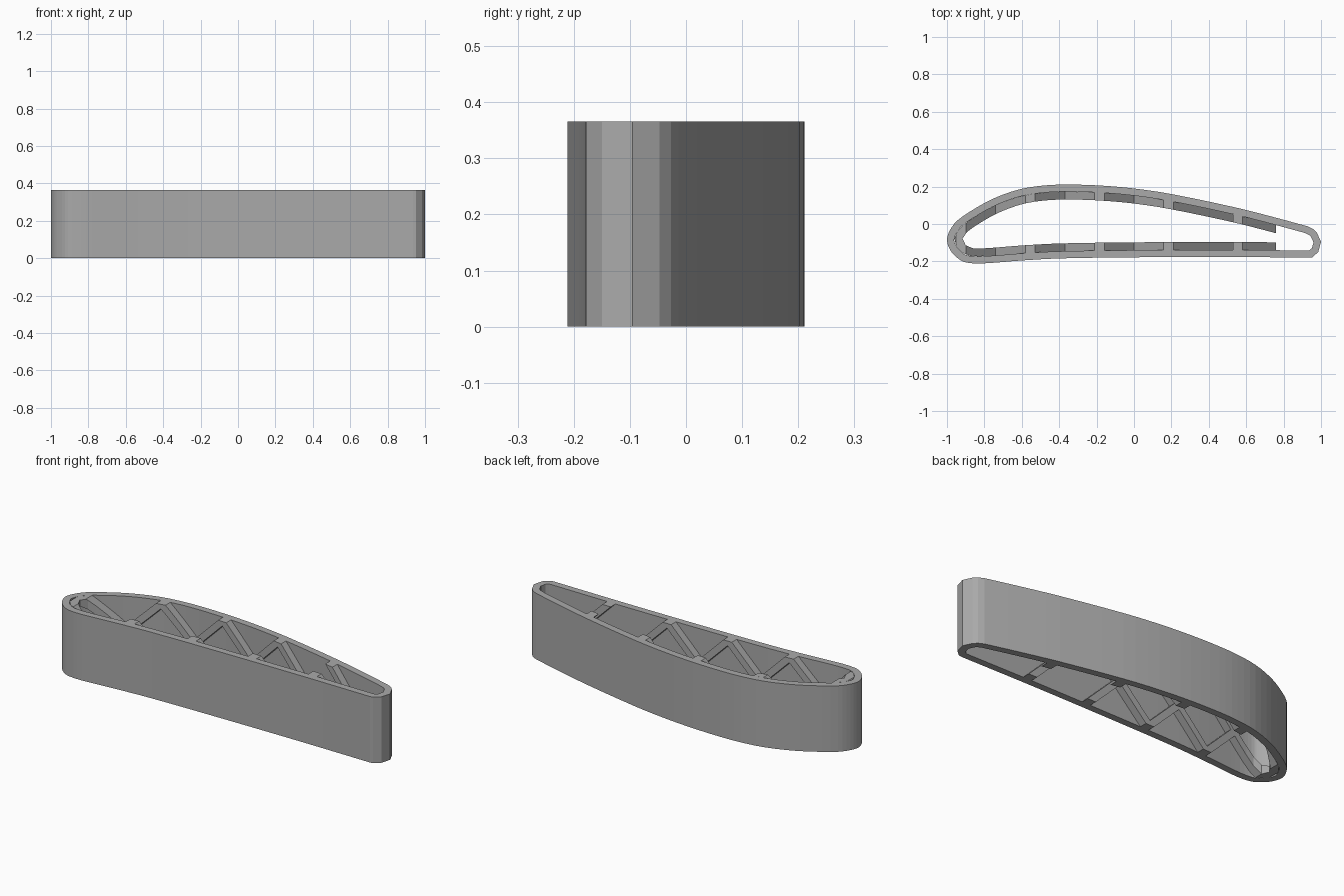
import bpy
import bmesh
from mathutils import Vector
from mathutils.geometry import interpolate_bezier

HEIGHT = 0.366
WALL = 0.038        # shell thickness
RIB = 0.08          # depth of the ribs measured from the outside
PITCH = 0.37        # spacing of the lattice nodes
HALF = 0.026        # half width of a rib along x

if "Cube" in bpy.data.objects:
    bpy.data.objects.remove(bpy.data.objects["Cube"])

grey = bpy.data.materials.new("plain grey")
grey.use_nodes = True
grey.diffuse_color = (0.4, 0.4, 0.4, 1)
grey.node_tree.nodes["Principled BSDF"].inputs["Base Color"].default_value = (0.4, 0.4, 0.4, 1)


def make_object(name, bm):
    bmesh.ops.recalc_face_normals(bm, faces=bm.faces)
    mesh = bpy.data.meshes.new(name)
    bm.to_mesh(mesh)
    bm.free()
    mesh.materials.append(grey)
    obj = bpy.data.objects.new(name, mesh)
    bpy.context.collection.objects.link(obj)
    return obj


def smooth_path(points, steps=3):
    """Pass a rounded curve through a few points."""
    pts = [Vector(p) for p in points]
    tangents = [(pts[min(i + 1, len(pts) - 1)] - pts[max(i - 1, 0)]).normalized()
                for i in range(len(pts))]
    path = []
    for i in range(len(pts) - 1):
        a, b = pts[i], pts[i + 1]
        reach = (b - a).length / 3
        curve = interpolate_bezier(a, a + tangents[i] * reach, b - tangents[i + 1] * reach, b, steps + 1)
        path += [Vector(p[:2]) for p in curve[:-1]]
    return path + [pts[-1]]


def inset(loop, depth):
    """Shift a counter-clockwise loop inwards."""
    result = []
    for i, p in enumerate(loop):
        before = (p - loop[i - 1]).normalized()
        after = (loop[(i + 1) % len(loop)] - p).normalized()
        n1, n2 = Vector((-before.y, before.x)), Vector((-after.y, after.x))
        result.append(p + (n1 + n2) * depth / (1 + n1.dot(n2)))
    return result


def band_prism(outer, inner, closed):
    """Upright wall between two matching paths."""
    bm = bmesh.new()
    rings = [[bm.verts.new((p.x, p.y, z)) for p in path]
             for path, z in ((outer, 0), (outer, HEIGHT), (inner, HEIGHT), (inner, 0))]
    count = len(outer)
    for k in range(4):
        a, b = rings[k], rings[(k + 1) % 4]
        for i in range(count if closed else count - 1):
            j = (i + 1) % count
            bm.faces.new((a[i], a[j], b[j], b[i]))
    if not closed:
        for end in (0, -1):
            bm.faces.new([ring[end] for ring in rings])
    return bm


def clip_end(path, x):
    """Keep the part of an open path left of x, with cut ends exactly on x."""
    keep = []
    for a, b in zip(path, path[1:]):
        if a.x < x:
            keep.append(a)
        if (a.x < x) != (b.x < x):
            keep.append(a.lerp(b, (x - a.x) / (b.x - a.x)))
    return keep


# Wing section: upper side, round nose, lower side, then the faceted tail
section = smooth_path([
    (0.93, -0.013), (0.75, 0.036), (0.54, 0.089), (0.2, 0.16), (0, 0.19),
    (-0.185, 0.206), (-0.36, 0.211), (-0.48, 0.206), (-0.61, 0.186),
    (-0.745, 0.139), (-0.85, 0.083), (-0.945, 0.018), (-0.985, -0.035),
    (-1, -0.085), (-0.985, -0.135), (-0.955, -0.172), (-0.91, -0.202),
    (-0.84, -0.211), (-0.75, -0.207), (-0.6, -0.195), (-0.4, -0.184),
    (0, -0.178), (0.5, -0.176), (0.935, -0.18)])
tail = [Vector(p) for p in ((0.953, -0.178), (0.985, -0.15), (1, -0.095), (0.978, -0.047), (0.958, -0.027))]
outline = section + tail
wall_line = inset(outline, WALL)

# Outer shell
make_object("airfoil_shell", band_prism(outline, wall_line, True))

# Lattice ribs standing on the inside of the shell
rib_line = inset(outline, RIB)[:len(section)]
back_path = clip_end(wall_line[:len(section)], 0.76)
front_path = clip_end(rib_line, 0.76)


def resample(path, count):
    """Spread points evenly along a path."""
    marks = [0.0]
    for a, b in zip(path, path[1:]):
        marks.append(marks[-1] + (b - a).length)
    out, seg = [], 0
    for k in range(count):
        d = marks[-1] * k / (count - 1)
        while seg < len(path) - 2 and marks[seg + 1] < d:
            seg += 1
        out.append(path[seg].lerp(path[seg + 1], (d - marks[seg]) / (marks[seg + 1] - marks[seg])))
    return out


def diagonal_bars(tops, lean):
    """Slanted slabs that cut the ribs out of the inner lining."""
    bm = bmesh.new()
    spare = 0.1
    for node in tops:
        ends = []
        for y in (-0.4, 0.4):
            ring = []
            for z, side in ((-spare, -1), (-spare, 1), (HEIGHT + spare, 1), (HEIGHT + spare, -1)):
                x = node * PITCH + lean * (HEIGHT - z) * PITCH / HEIGHT + side * HALF
                ring.append(bm.verts.new((x, y, z)))
            ends.append(ring)
            bm.faces.new(ring)
        for i in range(4):
            j = (i + 1) % 4
            bm.faces.new((ends[0][i], ends[0][j], ends[1][j], ends[1][i]))
    return bm


for name, tops, lean in (
        ("falling_ribs", (-3.5, -2.5, -1.5, -0.5, 0.5, 1.5), 1),
        ("rising_ribs", (-2.5, -1.5, -0.5, 0.5), -1)):
    ribs = make_object(name, band_prism(resample(back_path, 80), resample(front_path, 80), False))
    cutter = make_object(name + "_cutter", diagonal_bars(tops, lean))
    cutter.hide_render = True
    cutter.hide_viewport = True
    cut = ribs.modifiers.new("lattice", "BOOLEAN")
    cut.operation = "INTERSECT"
    cut.solver = "EXACT"
    cut.object = cutter
